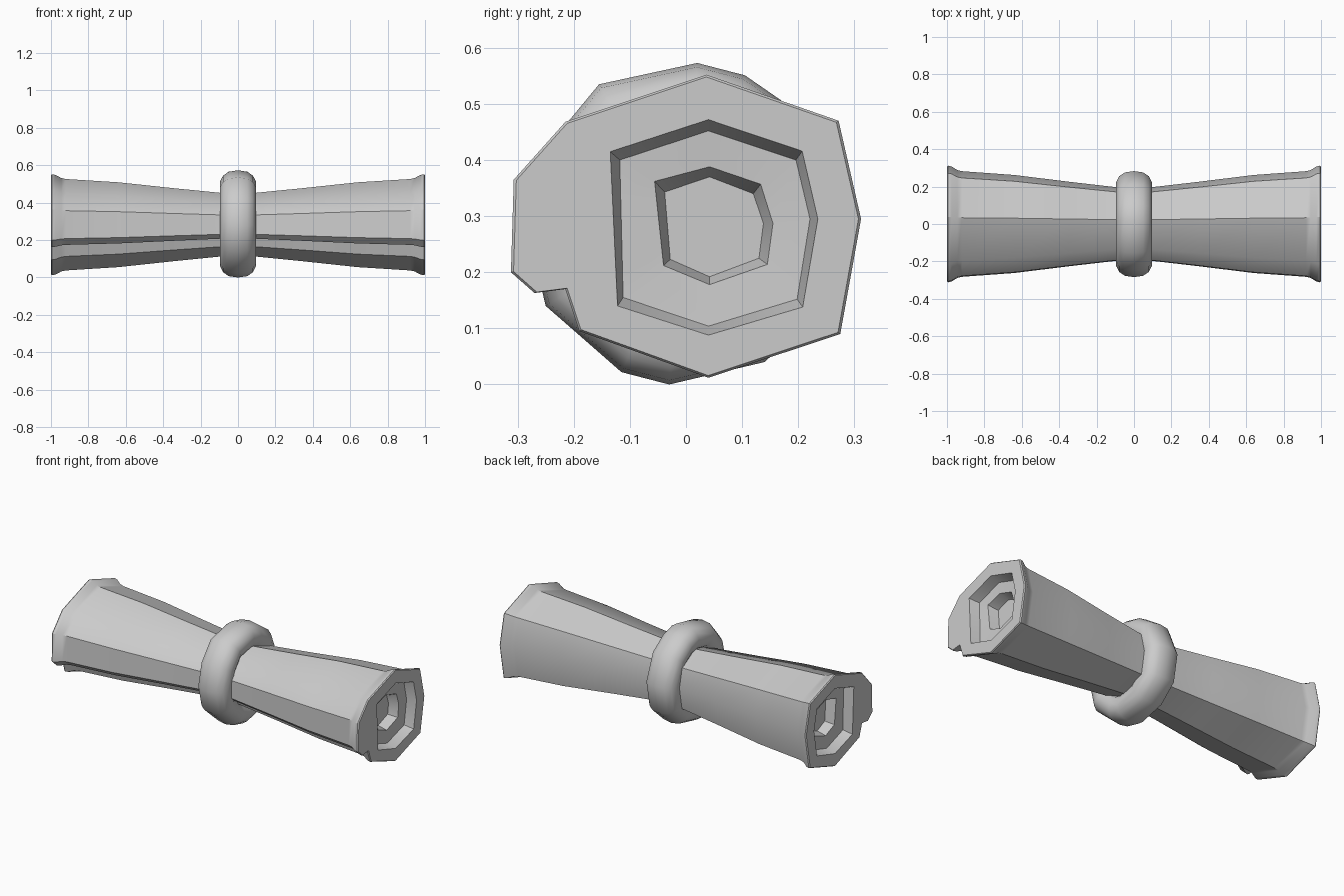
import bpy, bmesh
from math import cos, sin, pi, hypot

if "Cube" in bpy.data.objects:
    bpy.data.objects.remove(bpy.data.objects["Cube"])

CY, CZ = 0.0, 0.283


def loft(name, loops, closed=False, caps=False, angle=35):
    """Skin a series of equal-length point loops."""
    bm = bmesh.new()
    rows = [[bm.verts.new(p) for p in loop] for loop in loops]
    n = len(rows[0])
    for k in range(len(rows) if closed else len(rows) - 1):
        a, b = rows[k], rows[(k + 1) % len(rows)]
        for i in range(n):
            j = (i + 1) % n
            bm.faces.new((a[i], a[j], b[j], b[i]))
    if caps:
        bm.faces.new(rows[0])
        bm.faces.new(rows[-1])
    bmesh.ops.recalc_face_normals(bm, faces=bm.faces[:])
    me = bpy.data.meshes.new(name)
    bm.to_mesh(me)
    bm.free()
    ob = bpy.data.objects.new(name, me)
    bpy.context.collection.objects.link(ob)
    bpy.ops.object.select_all(action='DESELECT')
    ob.select_set(True)
    bpy.context.view_layer.objects.active = ob
    bpy.ops.object.shade_smooth_by_angle(angle=angle * pi / 180)
    return ob


def hole(pts):
    """Seven-corner hole, left edge subdivided to match the 11-point outline."""
    a, b = pts[5], pts[6]
    mid = [(a[0] + (b[0] - a[0]) * t, a[1] + (b[1] - a[1]) * t)
           for t in (0.2, 0.4, 0.6, 0.8)]
    return pts[:6] + mid + [b]


def scaled(pts, x, s):
    return [(x, CY + (y - CY) * s, CZ + (z - CZ) * s) for y, z in pts]


# Rolled sheet section with the loose flap, and the stepped end recess
outline = [(.037, .552), (.272, .47), (.312, .295), (.275, .09), (.04, .012),
           (-.19, .095), (-.215, .17), (-.27, .163), (-.312, .2),
           (-.307, .365), (-.215, .468)]
outer = hole([(.04, .472), (.207, .416), (.235, .295), (.208, .138),
              (.04, .088), (-.122, .14), (-.135, .415)])
outer_in = hole([(.04, .452), (.196, .4), (.221, .295), (.198, .152),
                 (.04, .104), (-.112, .155), (-.118, .4)])
inner = hole([(.042, .388), (.133, .357), (.155, .287), (.145, .214),
              (.042, .178), (-.04, .212), (-.056, .362)])
inner_in = hole([(.042, .37), (.12, .34), (.138, .287), (.13, .225),
                 (.042, .192), (-.028, .223), (-.038, .343)])

# Half of the scroll from the waist to the recess floor, then mirrored in x
half = [scaled(outline, x, s) for x, s in
        ((.08, .625), (.35, .725), (.64, .84), (.92, .905), (.945, .925),
         (.975, .985), (.994, 1), (1, .985))]
half += [scaled(p, x, 1) for p, x in
         ((outer, 1), (outer_in, .945), (inner, .94), (inner_in, .885))]
mirrored = [[(-x, y, z) for x, y, z in loop] for loop in reversed(half)]
loft("rolled_scroll", mirrored + half, caps=True)

# Uneven rounded band around the waist
band = [(.02, .573), (.105, .551), (.215, .475), (.283, .31), (.25, .14),
        (.14, .04), (-.03, 0), (-.115, .022), (-.25, .14), (-.284, .28),
        (-.25, .42), (-.155, .535)]
sections = []
for y, z in band:
    r = hypot(y - CY, z - CZ)
    dy, dz = (y - CY) / r, (z - CZ) / r
    sec = []
    for k in range(14):
        a = 2 * pi * k / 14
        c, s = cos(a), sin(a)
        q = r - .075 + .075 * c
        x = .097 * (abs(s) ** .8) * (1 if s >= 0 else -1)
        sec.append((x, CY + dy * q, CZ + dz * q))
    sections.append(sec)
loft("tie_band", sections, closed=True, angle=60)
